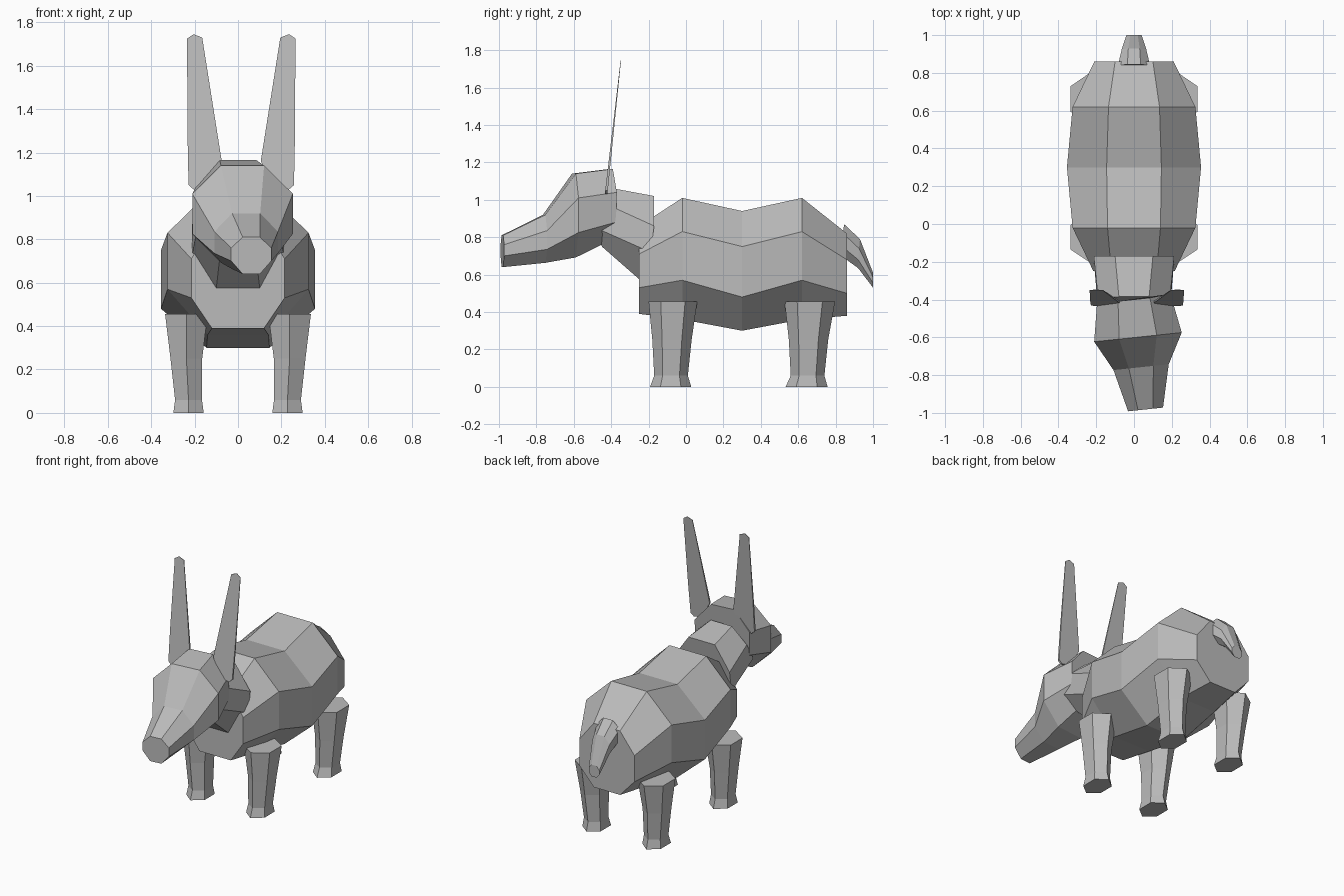
import bpy, bmesh
from math import cos, sin, pi, radians
from mathutils import Matrix, Vector

cube = bpy.data.objects.get("Cube")
if cube:
    bpy.data.objects.remove(cube)

grey = bpy.data.materials.new("plain grey")
grey.use_nodes = True
grey.diffuse_color = (0.5, 0.5, 0.5, 1)
grey.node_tree.nodes["Principled BSDF"].inputs["Base Color"].default_value = (0.5, 0.5, 0.5, 1)


def finish(name, bm):
    bmesh.ops.recalc_face_normals(bm, faces=bm.faces)
    mesh = bpy.data.meshes.new(name)
    bm.to_mesh(mesh)
    bm.free()
    mesh.materials.append(grey)
    obj = bpy.data.objects.new(name, mesh)
    bpy.context.collection.objects.link(obj)
    return obj


def loft(name, rings, turn=None):
    """Skin closed rings of points and cap both ends."""
    bm = bmesh.new()
    loops = [[bm.verts.new(p) for p in ring] for ring in rings]
    for a, b in zip(loops, loops[1:]):
        for i in range(len(a)):
            j = (i + 1) % len(a)
            bm.faces.new((a[i], a[j], b[j], b[i]))
    bm.faces.new(loops[0])
    bm.faces.new(loops[-1])
    if turn:
        bm.transform(turn)
    return finish(name, bm)


def octagon(ys, zs, wide, narrow):
    """Eight-sided ring; ys and zs run from the top edge to the bottom edge."""
    half = list(zip((narrow, wide, wide, narrow), ys, zs))
    return [Vector(p) for p in half] + [Vector((-x, y, z)) for x, y, z in reversed(half)]


def upright(y, zs, wide, narrow):
    return octagon((y,) * 4, zs, wide, narrow)


# Body
loft("body", [
    upright(-0.25, (0.86, 0.71, 0.53, 0.39), 0.215, 0.12),
    upright(-0.02, (1.01, 0.83, 0.57, 0.36), 0.325, 0.14),
    upright(0.30, (0.94, 0.75, 0.48, 0.30), 0.355, 0.145),
    upright(0.62, (1.01, 0.83, 0.57, 0.36), 0.325, 0.135),
    upright(0.86, (0.82, 0.68, 0.50, 0.38), 0.21, 0.10),
])

# Neck
loft("neck", [
    octagon((-0.17, -0.17, -0.19, -0.25), (1.02, 0.86, 0.72, 0.575), 0.213, 0.10),
    octagon((-0.385, -0.39, -0.46, -0.45), (1.06, 0.96, 0.84, 0.75), 0.19, 0.08),
])

# Head, turned slightly to its left
pivot = Vector((0, -0.4, 0))
turn = Matrix.Translation(pivot) @ Matrix.Rotation(radians(6), 4, "Z") @ Matrix.Translation(-pivot)
loft("head", [
    octagon((-0.40, -0.39, -0.395, -0.46), (1.165, 1.04, 0.88, 0.76), 0.195, 0.085),
    upright(-0.60, (1.14, 1.01, 0.825, 0.692), 0.233, 0.10),
    upright(-0.76, (0.92, 0.835, 0.735, 0.663), 0.147, 0.065),
    upright(-0.985, (0.81, 0.76, 0.70, 0.64), 0.093, 0.04),
], turn)

# Tail
loft("tail", [
    octagon((0.845, 0.84, 0.835, 0.83), (0.87, 0.82, 0.75, 0.70), 0.085, 0.035),
    octagon((0.93, 0.925, 0.92, 0.92), (0.79, 0.74, 0.68, 0.635), 0.065, 0.03),
    octagon((1.0, 1.0, 1.0, 1.0), (0.61, 0.585, 0.555, 0.53), 0.04, 0.02),
])


# Legs: six-sided, points to front and back, with a flared foot
def leg(name, side, levels):
    rings = []
    for z, x, y, rx, ry in levels:
        rings.append([Vector((side * x + rx * sin(i * pi / 3) / sin(pi / 3), y + ry * cos(i * pi / 3), z))
                      for i in range(6)])
    loft(name, rings)


for side, word in ((1, "left"), (-1, "right")):
    leg("front_leg_" + word, side, [
        (0.455, 0.238, -0.07, 0.098, 0.13),
        (0.25, 0.238, -0.075, 0.073, 0.105),
        (0.06, 0.228, -0.08, 0.062, 0.09),
        (0.0, 0.228, -0.082, 0.07, 0.11)])
    leg("back_leg_" + word, side, [
        (0.455, 0.238, 0.662, 0.098, 0.135),
        (0.25, 0.238, 0.655, 0.073, 0.105),
        (0.06, 0.228, 0.65, 0.062, 0.09),
        (0.0, 0.228, 0.645, 0.07, 0.112)])

# Ears: thin leaning blades
outline = [(0.18, 1.73), (0.22, 1.745), (0.25, 1.725), (0.247, 1.25),
           (0.243, 1.05), (0.22, 1.03), (0.16, 1.04), (0.09, 1.16)]
for side, word in ((1, "left"), (-1, "right")):
    rings = [[Vector((side * x + 0.015, -0.425 + (z - 1.05) * 0.11 + t * (1.9 - z), z))
              for x, z in outline] for t in (-0.008, 0.008)]
    loft("ear_" + word, rings)
